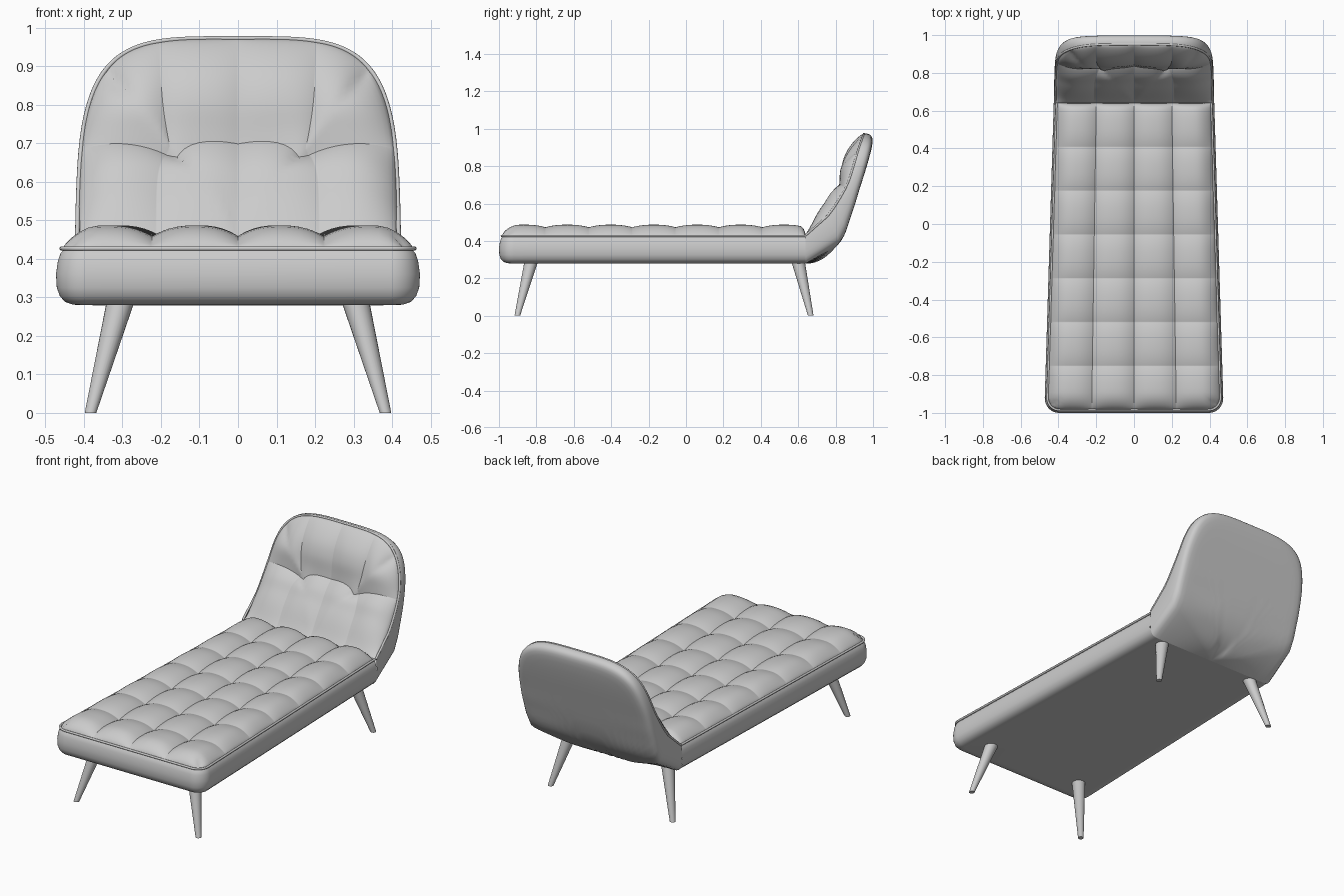
import bpy, bmesh, math
from mathutils import Vector

cube = bpy.data.objects.get("Cube")
if cube:
    bpy.data.objects.remove(cube)

fabric = bpy.data.materials.new("light grey")
fabric.use_nodes = True
GREY = (0.6, 0.6, 0.6, 1)
fabric.diffuse_color = GREY
fabric.node_tree.nodes["Principled BSDF"].inputs["Base Color"].default_value = GREY

JOINT = 0.64           # y where seat meets backrest
FRONT = -1.0


def make_object(name, bm):
    bmesh.ops.remove_doubles(bm, verts=bm.verts, dist=1e-5)
    bmesh.ops.recalc_face_normals(bm, faces=bm.faces)
    mesh = bpy.data.meshes.new(name)
    bm.to_mesh(mesh)
    bm.free()
    ob = bpy.data.objects.new(name, mesh)
    bpy.context.collection.objects.link(ob)
    mesh.materials.append(fabric)
    bpy.ops.object.select_all(action='DESELECT')
    ob.select_set(True)
    bpy.context.view_layer.objects.active = ob
    bpy.ops.object.shade_smooth_by_angle(angle=math.radians(40))
    return ob


def sheet(bm, rows):
    """Skin a list of equally long point rows with quads."""
    grid = [[bm.verts.new(p) for p in row] for row in rows]
    for a, b in zip(grid, grid[1:]):
        for i in range(len(a) - 1):
            bm.faces.new((a[i], a[i + 1], b[i + 1], b[i]))
    return grid


def piping(name, points, radius):
    curve = bpy.data.curves.new(name, 'CURVE')
    curve.dimensions = '3D'
    curve.bevel_depth = radius
    curve.bevel_resolution = 3
    curve.use_fill_caps = True
    spline = curve.splines.new('POLY')
    spline.points.add(len(points) - 1)
    for sp, p in zip(spline.points, points):
        sp.co = (*p, 1)
    curve.materials.append(fabric)
    bpy.context.collection.objects.link(bpy.data.objects.new(name, curve))


def squircle(a, b, p):
    """Map a square corner region onto a rounded one."""
    n = (abs(a) ** p + abs(b) ** p) ** (1 / p)
    return max(abs(a), abs(b)) / n if n else 1


def cells(seams, n=14):
    """Samples crowded at the seams, each with its pillow height 0..1."""
    out = []
    for a, b in zip(seams, seams[1:]):
        for k in range(n + 1):
            s = -math.cos(math.pi * k / n)
            if k or not out:
                out.append(((a + b) / 2 + s * (b - a) / 2, 1 - abs(s) ** 2.4))
    return out


def swell(d):
    """Quarter-round rise from an edge."""
    d = min(max(d, 0), 1)
    return math.sqrt(1 - (1 - d) ** 2)


# ---- Seat -----------------------------------------------------------------
def half_width(y):
    return 0.425 + 0.05 * (JOINT - y) / (JOINT - FRONT)


def seat_outline(inset, z, radius=0.08):
    r = radius
    side = [JOINT + (FRONT + radius - JOINT) * k / 20 for k in range(20)]
    right = [(half_width(y) - inset, y) for y in side]
    for k in range(13):
        a = math.pi / 2 * k / 12
        y = FRONT + radius - (r - inset) * math.sin(a)
        right.append((half_width(y) - r + (r - inset) * math.cos(a), y))
    return [Vector((x, y, z)) for x, y in right] + \
           [Vector((-x, y, z)) for x, y in reversed(right)]


bm = bmesh.new()
section = [(0.02, 0.424), (0.012, 0.415), (0.005, 0.395), (0, 0.36), (0.002, 0.325),
           (0.01, 0.303), (0.024, 0.288), (0.045, 0.281), (0.065, 0.28)]
rings = sheet(bm, [seat_outline(i, z) for i, z in section])
bm.faces.new(rings[-1])
bm.faces.new(rings[0])
make_object("seat_base", bm)
piping("seat_piping", seat_outline(0.015, 0.427), 0.006)

# Tufted seat cushion
bm = bmesh.new()
rows, edge, corner = [], 0.017, 0.075
front = FRONT + edge
for y, pv in cells([JOINT + (front - JOINT) * k / 7 for k in range(8)]):
    row = []
    for u, pu in cells([-1, -0.49, 0, 0.49, 1]):
        w = half_width(y) - edge
        x = u * w
        rise = swell((w - abs(x)) / 0.09) * swell((y - front) / 0.09) * swell((JOINT - y) / 0.03)
        z = 0.425 + rise * (0.02 + 0.028 * pu + 0.014 * pv)
        a, b = abs(x) - (w - corner), front + corner - y
        px, py = x, y
        if a > 0 and b > 0:
            f = squircle(a, b, 2)
            px = math.copysign(w - corner + a * f, x)
            py = front + corner - b * f
        row.append((px, py, z))
    rows.append(row)
sheet(bm, rows)
make_object("seat_cushion", bm)

# ---- Backrest -------------------------------------------------------------
# Side profiles (y, z): first point only steers the starting tangent
RIM = [(0.5, 0.5), (0.64, 0.43), (0.75, 0.526), (0.815, 0.617), (0.865, 0.71),
       (0.895, 0.80), (0.922, 0.89), (0.952, 0.975), (0.98, 1.05)]
REAR = [(0.3, 0.39), (0.64, 0.28), (0.815, 0.385), (0.885, 0.545), (0.925, 0.67),
        (0.96, 0.78), (0.988, 0.88), (1.003, 0.957), (1.012, 1.03)]


def spline_at(points, t):
    s = t * (len(points) - 3)
    i = min(max(int(s), 0), len(points) - 4)
    f = s - i
    a, b, c, d = (Vector(p) for p in points[i:i + 4])
    return 0.5 * (2 * b + (c - a) * f + (2 * a - 5 * b + 4 * c - d) * f ** 2
                  + (3 * b - a - 3 * c + d) * f ** 3)


def back_point(u, t, depth=0, lift=0):
    """u across, t up the backrest, depth from rim (0) to rear (1), lift forward."""
    rim, rear = spline_at(RIM, t), spline_at(REAR, t)
    p = rim.lerp(rear, depth) + (rim - rear).normalized() * lift
    return Vector((u * (0.42 - 0.012 * t), p.x, p.y))


def back_outline(scale, depth):
    pts = []
    for k in range(97):
        a = math.pi * k / 96
        c, s = math.cos(a), math.sin(a)
        u, t = math.copysign(abs(c) ** 0.5, c), abs(s) ** 0.5
        if k in (0, 96):
            t = 0
        pts.append(back_point(u * scale, t * scale, depth))
    return pts


bm = bmesh.new()
shell = [(1, 0), (1.008, 0.2), (1.01, 0.4), (1.008, 0.6), (1, 0.76), (0.985, 0.88),
         (0.96, 0.96), (0.92, 1.0)]
shell += [(0.86 - 0.86 * k / 10, 1.01) for k in range(11)]
sheet(bm, [back_outline(s, d) for s, d in shell])
make_object("backrest_shell", bm)
piping("backrest_piping", back_outline(0.995, 0), 0.006)

# Tufted backrest cushion
bm = bmesh.new()
rows = []
for v, pv in cells([0, 0.46, 1], 24):
    row = []
    for u, pu in cells([-1, -0.51, 0, 0.51, 1]):
        rise = swell((1 - abs(u)) / 0.3) * swell((1 - v) / 0.3) * swell(v / 0.12)
        lift = rise * (0.022 + 0.014 * pu + 0.026 * pv)
        f = squircle(u, v, 4) * 0.99
        row.append(back_point(u * f, v * f, 0, lift))
    rows.append(row)
sheet(bm, rows)
make_object("backrest_cushion", bm)

# ---- Legs: tapered and splayed --------------------------------------------
for end, y_top, y_foot in (("front", -0.825, -0.902), ("rear", 0.597, 0.667)):
    for side, sign in (("left", 1), ("right", -1)):
        bm = bmesh.new()
        loops = []
        for x, y, z, r in ((0.302, y_top, 0.3, 0.037), (0.383, y_foot, 0, 0.015)):
            loops.append([(sign * x + r * math.cos(math.tau * k / 24),
                           y + r * math.sin(math.tau * k / 24), z) for k in range(25)])
        for ring in sheet(bm, loops):
            bm.faces.new(ring[:-1])
        bmesh.ops.remove_doubles(bm, verts=bm.verts, dist=1e-5)
        make_object(f"{end}_{side}_leg", bm)
